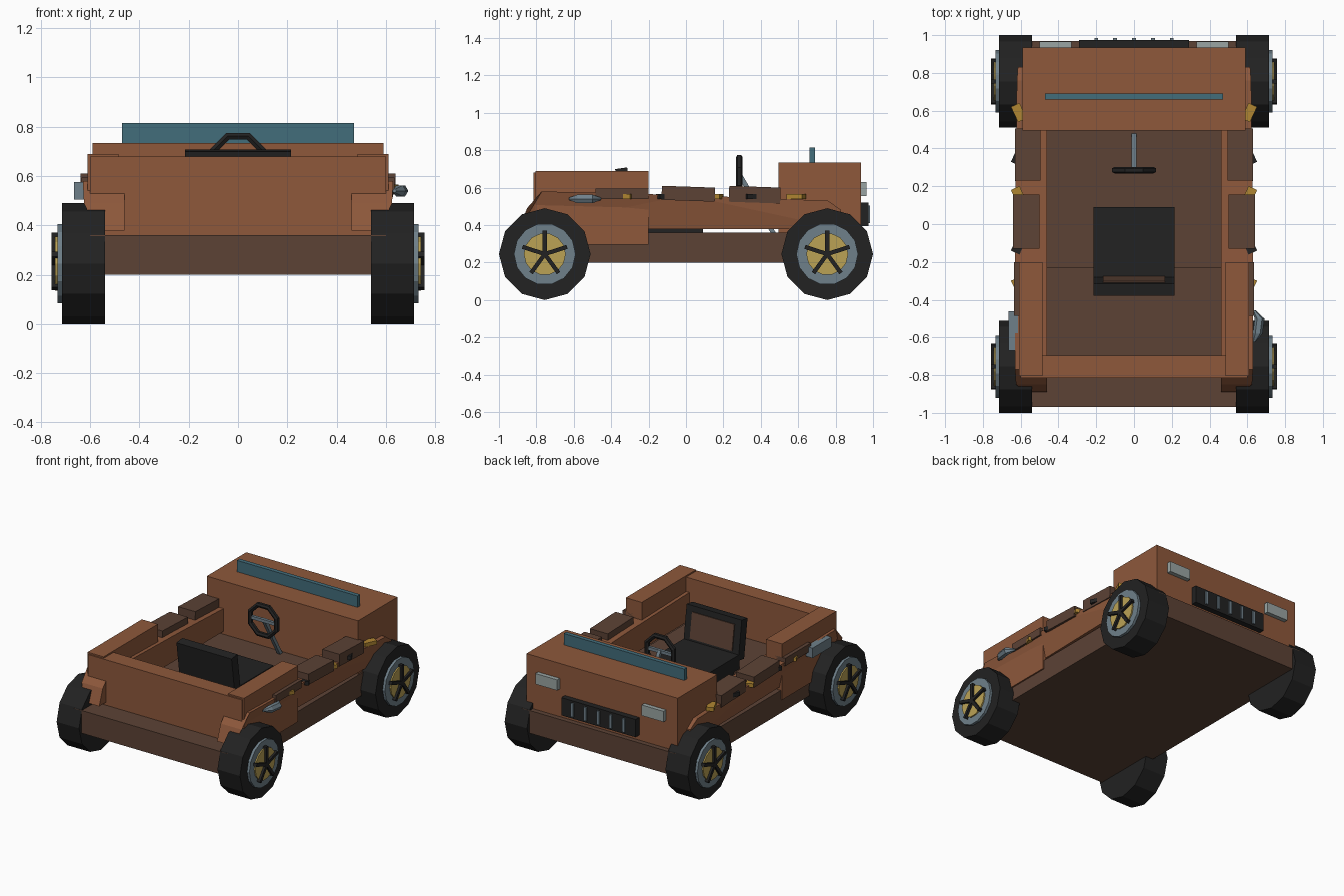
import bpy, bmesh, math
from mathutils import Vector, Matrix

if "Cube" in bpy.data.objects:
    bpy.data.objects.remove(bpy.data.objects["Cube"])


def mat(name, hexcol):
    m = bpy.data.materials.new(name)
    c = [int(hexcol[i:i + 2], 16) / 255 for i in (0, 2, 4)]
    m.diffuse_color = [((v + 0.055) / 1.055) ** 2.4 if v > 0.04 else v / 12.92 for v in c] + [1]
    m.use_nodes = True
    m.node_tree.nodes["Principled BSDF"].inputs["Base Color"].default_value = m.diffuse_color
    return m


RUST = mat("rust_orange", "8E583B")
BROWN = mat("dark_brown", "5C4235")
BLACK = mat("rubber_black", "222222")
STEEL = mat("blue_grey_steel", "6F808A")
GOLD = mat("gold", "B08632")
HUB = mat("pale_gold", "BBA255")
GLASS = mat("teal_glass", "426D7B")
LAMP = mat("lamp_grey", "9AA5A3")


def finish(name, bm, m):
    bmesh.ops.recalc_face_normals(bm, faces=bm.faces)
    me = bpy.data.meshes.new(name)
    bm.to_mesh(me)
    bm.free()
    me.materials.append(m)
    ob = bpy.data.objects.new(name, me)
    bpy.context.collection.objects.link(ob)
    return ob


def box(name, m, x, y, z, rot=None):
    """Box from ranges on each axis, optionally turned about its centre."""
    bm = bmesh.new()
    bmesh.ops.create_cube(bm, size=1)
    bmesh.ops.scale(bm, vec=(x[1] - x[0], y[1] - y[0], z[1] - z[0]), verts=bm.verts)
    if rot:
        bmesh.ops.rotate(bm, cent=(0, 0, 0), matrix=Matrix.Rotation(math.radians(rot[1]), 3, rot[0]), verts=bm.verts)
    bmesh.ops.translate(bm, vec=(sum(x) / 2, sum(y) / 2, sum(z) / 2), verts=bm.verts)
    return finish(name, bm, m)


def mbox(name, m, s, x, y, z, rot=None):
    """Box on side s (+1 right, -1 left)."""
    if rot and rot[0] == 'Z':
        rot = ('Z', rot[1] * s)
    return box(name, m, sorted((s * x[0], s * x[1])), y, z, rot)


def disc(name, m, x0, x1, r, n, cy, cz):
    """Cylinder along x with n sides."""
    bm = bmesh.new()
    bmesh.ops.create_cone(bm, cap_ends=True, segments=n, radius1=r, radius2=r, depth=abs(x1 - x0))
    bmesh.ops.rotate(bm, cent=(0, 0, 0), matrix=Matrix.Rotation(math.pi / 2, 3, 'Y'), verts=bm.verts)
    bmesh.ops.translate(bm, vec=((x0 + x1) / 2, cy, cz), verts=bm.verts)
    return finish(name, bm, m)


# Chassis, floor, hood and rear wall
box("chassis", BROWN, (-.6, .6), (-.97, .97), (.2, .36))
box("rear_floor", BROWN, (-.46, .46), (-.7, -.23), (.35, .375))
box("hood", RUST, (-.59, .59), (.495, .935), (.355, .735))
box("rear_wall", RUST, (-.6, .6), (-.815, -.695), (.355, .68))
box("windscreen", GLASS, (-.47, .47), (.66, .69), (.73, .815))

# Grille and headlights
box("grille", BLACK, (-.29, .29), (.93, .975), (.395, .52))
for i in range(5):
    x = -.2 + .1 * i
    box("grille_bar", STEEL, (x - .01, x + .01), (.96, .985), (.41, .505))

# Side panels with sloping fender ends: (y, z, outer x)
PROFILE = [(-.89, .38, .575), (-.85, .49, .625), (-.77, .58, .63), (0, .56, .63),
           (.76, .53, .62), (.83, .48, .615), (.83, .38, .61)]
for s in (-1, 1):
    bm = bmesh.new()
    inner = [bm.verts.new((s * .46, y, z)) for y, z, x in PROFILE]
    outer = [bm.verts.new((s * x, y, z)) for y, z, x in PROFILE]
    bm.faces.new(inner)
    bm.faces.new(outer)
    for i in range(len(PROFILE)):
        j = (i + 1) % len(PROFILE)
        bm.faces.new((inner[i], inner[j], outer[j], outer[i]))
    bmesh.ops.triangulate(bm, faces=[f for f in bm.faces if len(f.verts) > 4])
    finish("side_panel", bm, RUST)

    mbox("rear_side_block", RUST, s, (.485, .61), (-.805, -.2), (.295, .69))
    mbox("headlight", LAMP, s, (.33, .5), (.93, .965), (.555, .63))

    # Padded door tops
    mbox("door_pad_rear", BROWN, s, (.5, .635), (-.485, -.2), (.54, .595))
    mbox("door_pad_middle", BROWN, s, (.5, .64), (-.13, .155), (.53, .605), ('X', -2))
    mbox("door_pad_front", BROWN, s, (.495, .63), (.23, .505), (.52, .605), ('X', -2))

    # Small turned studs, gold and black in turn
    for i, y in enumerate((.59, .36, .15, -.11, -.33)):
        mbox("side_stud", BLACK if i % 2 else GOLD, s, (.585, .635), (y - .045, y + .045),
             (.538, .565), ('Z', 25 if i % 2 else -25))

    # Wheels
    for cy in (-.755, .755):
        cz = .245
        disc("tire", BLACK, s * .54, s * .715, .245, 12, cy, cz)
        disc("wheel_rim", STEEL, s * .7, s * .733, .165, 14, cy, cz)
        disc("hub_disc", HUB, s * .72, s * .742, .112, 14, cy, cz)
        bm = bmesh.new()
        for k in range(5):
            g = bmesh.ops.create_cube(bm, size=1)["verts"]
            bmesh.ops.scale(bm, vec=(.025, .022, .125), verts=g)
            bmesh.ops.translate(bm, vec=(0, 0, .0625), verts=g)
            bmesh.ops.rotate(bm, cent=(0, 0, 0), matrix=Matrix.Rotation(k * math.tau / 5, 3, 'X'), verts=g)
        bmesh.ops.translate(bm, vec=(s * .745, cy, cz), verts=bm.verts)
        finish("wheel_spokes", bm, BLACK)

# Left side box and right side pointed canister
box("side_box", STEEL, (-.665, -.615), (-.67, -.46), (.505, .575))
bm = bmesh.new()
rings = []
for y, r, x in ((-.625, .008, .635), (-.58, .026, .655), (-.5, .026, .665), (-.455, .008, .635)):
    rings.append([bm.verts.new((x + r * math.cos(a * math.pi / 3), y, .54 + r * math.sin(a * math.pi / 3)))
                  for a in range(6)])
for a, b in zip(rings, rings[1:]):
    for i in range(6):
        bm.faces.new((a[i], a[(i + 1) % 6], b[(i + 1) % 6], b[i]))
bm.faces.new(rings[0])
bm.faces.new(rings[-1])
finish("side_canister", bm, STEEL)

# Seat
box("seat_cushion", BLACK, (-.215, .215), (-.29, .09), (.36, .475))
box("seat_back", BLACK, (-.215, .215), (-.36, -.295), (.43, .705), ('X', 8))
box("seat_back_panel", BROWN, (-.165, .165), (-.297, -.289), (.49, .67), ('X', 8))

# Steering wheel (octagonal ring), crossbar and column
bm = bmesh.new()
C = Vector((0, .285, .66))
loops = []
for i in range(8):
    a = math.radians(22.5 + 45 * i)
    d = Vector((math.cos(a), 0, math.sin(a)))
    loops.append([bm.verts.new(C + d * r + Vector((0, y, 0)))
                  for r, y in ((.125, -.01), (.125, .01), (.11, .018), (.095, .01), (.095, -.01), (.11, -.018))])
for i in range(8):
    a, b = loops[i], loops[(i + 1) % 8]
    for k in range(6):
        bm.faces.new((a[k], a[(k + 1) % 6], b[(k + 1) % 6], b[k]))
finish("steering_wheel", bm, BLACK)
box("steering_crossbar", STEEL, (-.1, .1), (.275, .295), (.65, .672))
box("steering_column", STEEL, (-.012, .012), (.37, .394), (.32, .69), ('X', 30))
